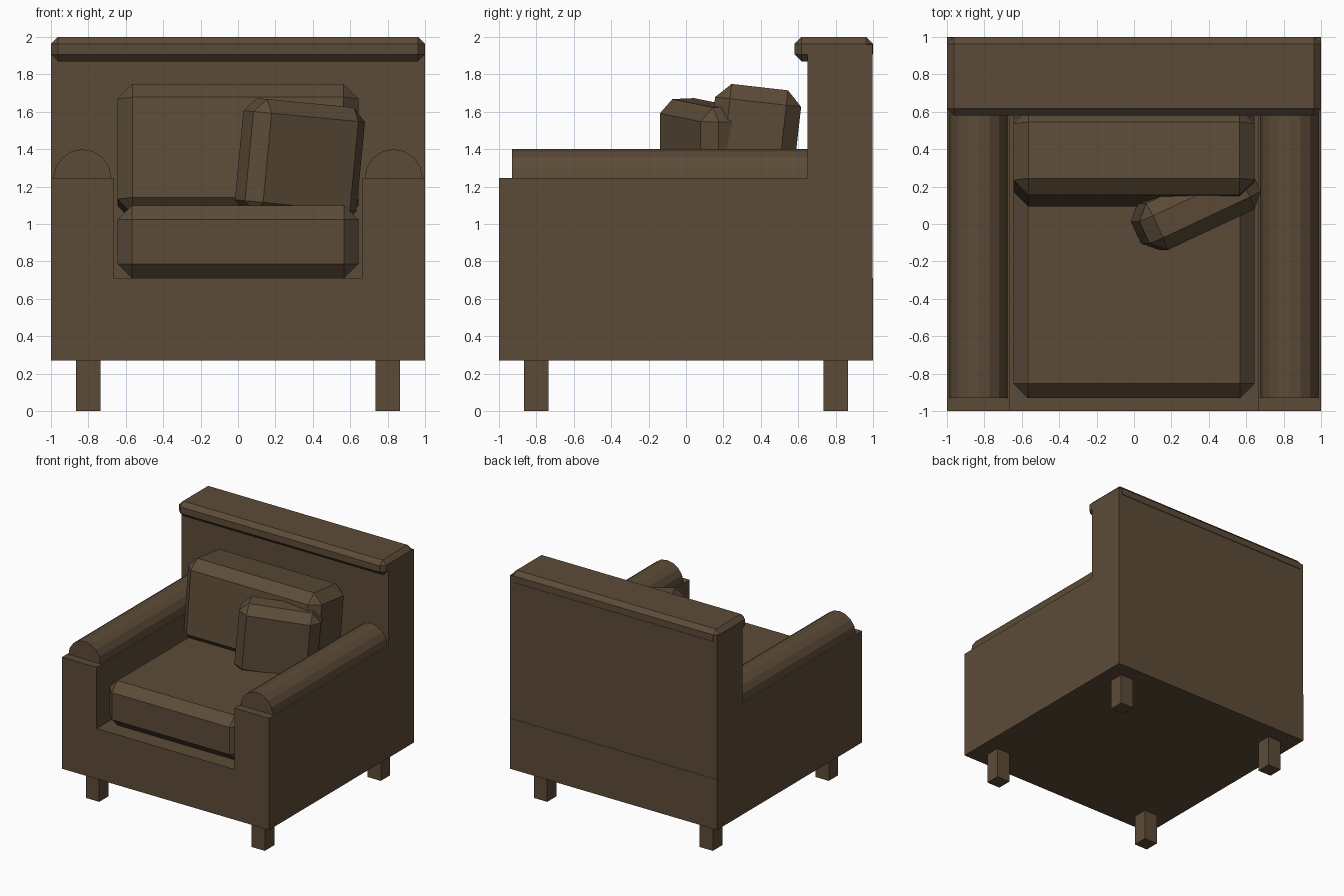
import bpy, bmesh, math
from mathutils import Matrix, Vector

if "Cube" in bpy.data.objects:
    bpy.data.objects.remove(bpy.data.objects["Cube"])

fabric = bpy.data.materials.new("brown fabric")
fabric.diffuse_color = (0.107, 0.071, 0.039, 1)
fabric.use_nodes = True
fabric.node_tree.nodes["Principled BSDF"].inputs["Base Color"].default_value = fabric.diffuse_color


def finish(name, bm):
    bmesh.ops.recalc_face_normals(bm, faces=bm.faces[:])
    mesh = bpy.data.meshes.new(name)
    bm.to_mesh(mesh)
    bm.free()
    mesh.materials.append(fabric)
    ob = bpy.data.objects.new(name, mesh)
    bpy.context.collection.objects.link(ob)
    return ob


def box(name, size, centre, chamfer=0.0, rotation=Matrix.Identity(4)):
    """Box with optional single-segment chamfer, rotated about its centre."""
    bm = bmesh.new()
    bmesh.ops.create_cube(bm, size=1)
    bmesh.ops.scale(bm, vec=size, verts=bm.verts)
    if chamfer:
        bmesh.ops.bevel(bm, geom=bm.edges[:], offset=chamfer, segments=1,
                        profile=0.5, affect='EDGES')
    bm.transform(Matrix.Translation(Vector(centre)) @ rotation)
    return finish(name, bm)


def prism(name, profile, y0, y1):
    """Extrude an (x, z) profile from y0 to y1."""
    bm = bmesh.new()
    face = bm.faces.new([bm.verts.new((x, y0, z)) for x, z in profile])
    out = bmesh.ops.extrude_face_region(bm, geom=[face])
    verts = [g for g in out["geom"] if isinstance(g, bmesh.types.BMVert)]
    bmesh.ops.translate(bm, vec=(0, y1 - y0, 0), verts=verts)
    return finish(name, bm)


# U-shaped frame: base and both arms
prism("frame", [(-1, 0.27), (1, 0.27), (1, 1.245), (0.665, 1.245), (0.665, 0.71),
                (-0.665, 0.71), (-0.665, 1.245), (-1, 1.245)], -1, 0.65)
# base continues under the back
box("rear_base", (2, 0.35, 0.44), (0, 0.825, 0.49))

# backrest and its chamfered top roll
box("backrest", (2, 0.347, 1.25), (0, 0.8235, 1.335))
box("backrest_top", (2, 0.42, 0.13), (0, 0.79, 1.935), 0.037)

# half-round arm rolls and legs
for side, sx in (("left", -1), ("right", 1)):
    arc = [(sx * 0.832 + 0.155 * math.cos(i * math.pi / 8),
            1.245 + 0.155 * math.sin(i * math.pi / 8)) for i in range(9)]
    prism(side + "_arm_roll", arc, -0.93, 0.65)
    for end, sy in (("front", -1), ("back", 1)):
        box(f"{end}_{side}_leg", (0.13, 0.13, 0.27), (sx * 0.8, sy * 0.8, 0.135))

# cushions
box("seat_cushion", (1.29, 1.58, 0.39), (0, -0.14, 0.905), 0.077)
box("back_cushion", (1.29, 0.463, 0.70), (0, 0.355, 1.384), 0.08,
    Matrix.Rotation(math.radians(-6.5), 4, 'X'))
box("throw_pillow", (0.66, 0.275, 0.625), (0.331, 0.094, 1.337), 0.073,
    Matrix.Rotation(math.radians(5.5), 4, 'Y') @ Matrix.Rotation(math.radians(25), 4, 'Z'))
